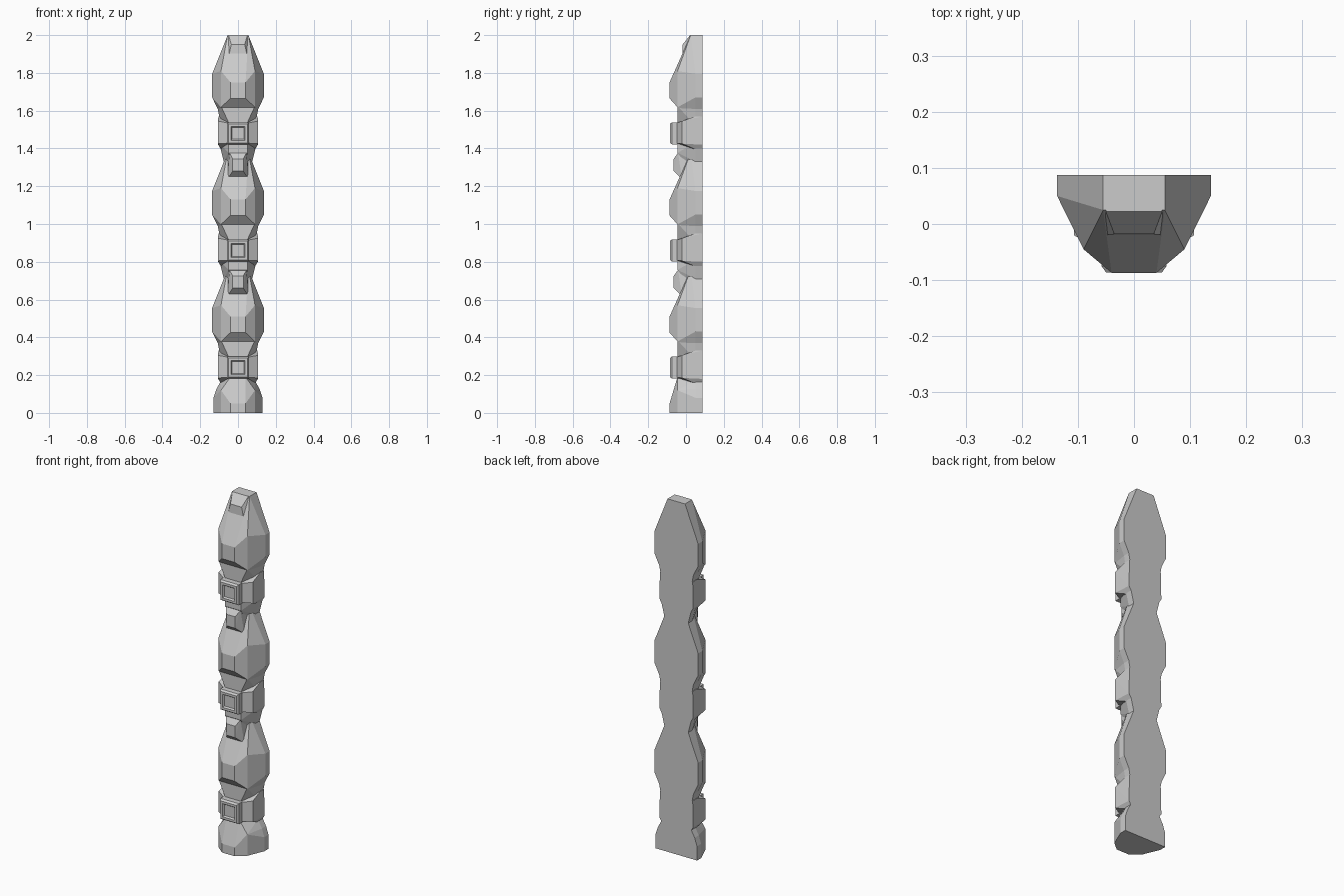
import bpy, bmesh

BACK = 0.087      # flat rear plane
PERIOD = 0.62     # height of one repeat


def faceted(name, half_points, dz=0.0):
    """Convex faceted solid from points mirrored across x = 0."""
    bm = bmesh.new()
    for x, y, z in half_points:
        bm.verts.new((x, y, z + dz))
        bm.verts.new((-x, y, z + dz))
    res = bmesh.ops.convex_hull(bm, input=bm.verts[:])
    loose = {g for g in res["geom_interior"] + res["geom_unused"]
             if isinstance(g, bmesh.types.BMVert)}
    bmesh.ops.delete(bm, geom=list(loose), context='VERTS')
    bmesh.ops.dissolve_limit(bm, angle_limit=0.02, verts=bm.verts[:], edges=bm.edges[:])
    bmesh.ops.recalc_face_normals(bm, faces=bm.faces[:])
    me = bpy.data.meshes.new(name)
    bm.to_mesh(me)
    bm.free()
    ob = bpy.data.objects.new(name, me)
    bpy.context.collection.objects.link(ob)
    return ob


def pillow(name, zc):
    """Square boss with bevelled rim and shallow sunken centre."""
    bm = bmesh.new()
    rings = []
    for r, y in ((0.058, -0.03), (0.058, -0.075), (0.05, -0.086), (0.037, -0.086), (0.031, -0.077)):
        rings.append([bm.verts.new((sx * r, y, zc + sz * r))
                      for sx, sz in ((-1, -1), (1, -1), (1, 1), (-1, 1))])
    for a, b in zip(rings, rings[1:]):
        for i in range(4):
            j = (i + 1) % 4
            bm.faces.new((a[i], a[j], b[j], b[i]))
    bm.faces.new(rings[-1])
    bm.faces.new(rings[0][::-1])
    bmesh.ops.recalc_face_normals(bm, faces=bm.faces[:])
    me = bpy.data.meshes.new(name)
    bm.to_mesh(me)
    bm.free()
    bpy.context.collection.objects.link(bpy.data.objects.new(name, me))


# base foot and its tapering collar
faceted("base", [
    (0.04, -0.087, 0), (0.04, -0.087, 0.05), (0.09, -0.045, 0), (0.09, -0.045, 0.12),
    (0.13, 0.05, 0), (0.13, BACK, 0), (0.13, 0.05, 0.08), (0.13, BACK, 0.08),
    (0.115, 0.05, 0.125), (0.115, BACK, 0.125), (0.04, -0.045, 0.19),
    (0.09, 0.05, 0.17), (0.09, BACK, 0.17)])

for i in range(3):
    dz = i * PERIOD

    # winged block and front boss
    zc = 0.24
    faceted("block", [
        (0.055, -0.05, zc - 0.052), (0.055, -0.05, zc + 0.055),
        (0.107, -0.02, zc - 0.055), (0.107, -0.02, zc + 0.065),
        (0.105, 0.05, zc - 0.06), (0.105, BACK, zc - 0.06),
        (0.09, 0.05, zc - 0.085), (0.09, BACK, zc - 0.085),
        (0.103, 0.05, zc + 0.09), (0.103, BACK, zc + 0.09)], dz)
    pillow("boss", zc + dz)

    # neck widening up into the bulb
    faceted("neck", [
        (0.042, -0.045, 0.28), (0.09, -0.045, 0.385),
        (0.09, 0.05, 0.28), (0.09, BACK, 0.28),
        (0.11, 0.05, 0.385), (0.11, BACK, 0.385)], dz)

    # large faceted bulb with long upper taper
    faceted("bulb", [
        (0.04, -0.087, 0.425), (0.04, -0.087, 0.51),
        (0.09, -0.045, 0.378), (0.09, -0.045, 0.57), (0.055, -0.02, 0.63),
        (0.137, 0.05, 0.43), (0.137, BACK, 0.43),
        (0.137, 0.05, 0.555), (0.137, BACK, 0.555),
        (0.1, 0.05, 0.355), (0.1, BACK, 0.355),
        (0.075, 0.05, 0.71), (0.055, 0.025, 0.76), (0.055, BACK, 0.76)], dz)

    if i < 2:
        # small bead under the next block
        faceted("bead", [
            (0.055, -0.022, 0.62), (0.028, -0.065, 0.66), (0.028, -0.065, 0.725),
            (0.045, -0.042, 0.757), (0.055, 0.03, 0.64), (0.055, 0.03, 0.76)], dz)
        # flare joining bulb tip and next block
        faceted("flare", [
            (0.045, -0.01, 0.71), (0.075, 0.05, 0.71), (0.075, BACK, 0.71),
            (0.05, -0.045, 0.757), (0.05, -0.045, 0.83),
            (0.1, 0.05, 0.81), (0.1, BACK, 0.81)], dz)

# top wedge, the cut-off bead
faceted("top_wedge", [
    (0.055, -0.02, 1.868), (0.035, -0.018, 1.95), (0.05, 0.022, 2.0),
    (0.055, 0.05, 1.87), (0.05, 0.05, 2.0)])
